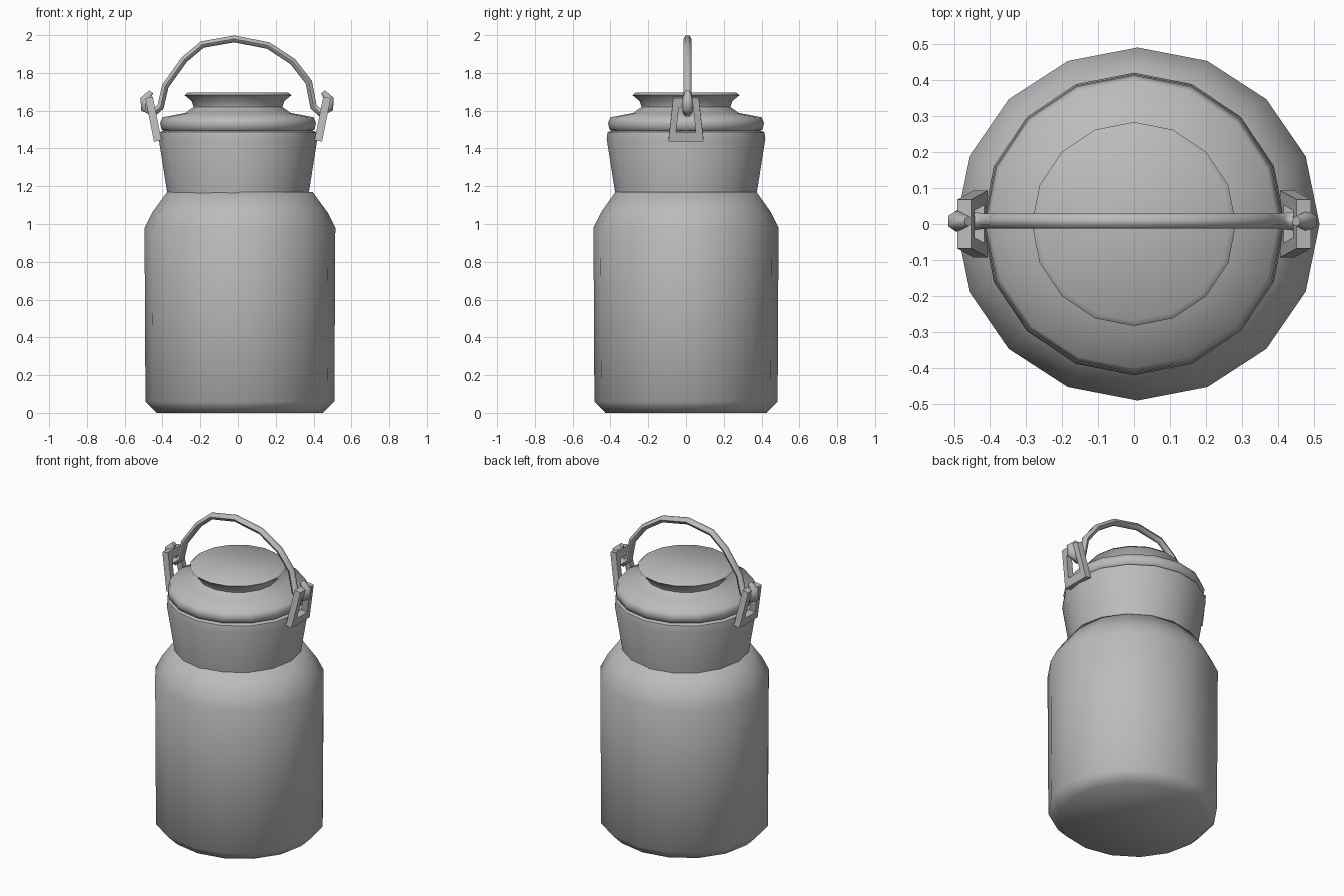
import bpy, bmesh, math
from mathutils import Vector

cube = bpy.data.objects.get("Cube")
if cube:
    bpy.data.objects.remove(cube, do_unlink=True)

metal = bpy.data.materials.new("grey_metal")
metal.use_nodes = True
GREY = (0.5, 0.5, 0.5, 1)
metal.diffuse_color = GREY
metal.node_tree.nodes["Principled BSDF"].inputs["Base Color"].default_value = GREY
SIDES = 16


def finish(obj, angle):
    if not obj.data.materials:
        obj.data.materials.append(metal)
    bpy.ops.object.select_all(action="DESELECT")
    obj.select_set(True)
    bpy.context.view_layer.objects.active = obj
    if obj.type == "CURVE":
        bpy.ops.object.convert(target="MESH")
        obj = bpy.context.object
    bpy.ops.object.shade_smooth_by_angle(angle=math.radians(angle))
    return obj


def add_mesh(name, bm, angle):
    bmesh.ops.recalc_face_normals(bm, faces=bm.faces)
    mesh = bpy.data.meshes.new(name)
    bm.to_mesh(mesh)
    bm.free()
    obj = bpy.data.objects.new(name, mesh)
    bpy.context.collection.objects.link(obj)
    return finish(obj, angle)


def lathe(name, profile, cx=0.0, squash=1.0, angle=60):
    """Closed turned solid from (radius, height) points."""
    bm = bmesh.new()
    rings = []
    for r, z in profile:
        ring = []
        for i in range(SIDES):
            a = math.tau * i / SIDES
            ring.append(bm.verts.new((cx + r * math.cos(a), squash * r * math.sin(a), z)))
        rings.append(ring)
    for low, high in zip(rings, rings[1:]):
        for i in range(SIDES):
            j = (i + 1) % SIDES
            bm.faces.new((low[i], low[j], high[j], high[i]))
    bm.faces.new(rings[0])
    bm.faces.new(rings[-1])
    return add_mesh(name, bm, angle)


# Can body, neck and lid
lathe("can_body", [(0.44, 0), (0.5, 0.06), (0.505, 0.98), (0.465, 1.06), (0.385, 1.17)],
      cx=0.01, squash=0.97)
lathe("can_neck", [(0.375, 1.165), (0.42, 1.45), (0.415, 1.487), (0.39, 1.495)])
lathe("lid", [(0.385, 1.49), (0.405, 1.5), (0.413, 1.535), (0.4, 1.565), (0.28, 1.588),
              (0.235, 1.62), (0.245, 1.65), (0.283, 1.682), (0.268, 1.695)])

# Carrying handle with a hook at each end: x, z, thickness factor
arch = [(-0.385, 1.73), (-0.285, 1.87), (-0.19, 1.95), (-0.02, 1.98),
        (0.16, 1.945), (0.29, 1.86), (0.375, 1.75)]
hook = [(0.4, 1.62, 1.0), (0.435, 1.59, 1.2), (0.48, 1.615, 1.5),
        (0.482, 1.66, 1.4), (0.45, 1.7, 0.7)]
path = [(-x - 0.01, z, r) for x, z, r in reversed(hook)]
path += [(x, z, 1.0) for x, z in arch] + hook
curve = bpy.data.curves.new("carrying_handle", "CURVE")
curve.dimensions = "3D"
curve.bevel_depth = 0.021
curve.bevel_resolution = 1
curve.use_fill_caps = True
spline = curve.splines.new("POLY")
spline.points.add(len(path) - 1)
for point, (x, z, r) in zip(spline.points, path):
    point.co = (x, 0.008, z, 1)
    point.radius = r
handle = bpy.data.objects.new("carrying_handle", curve)
bpy.context.collection.objects.link(handle)
finish(handle, 60)


# Tapered link frames leaning outwards on both sides
def link_frame(name, side):
    outer = [(-0.093, 1.44), (0.093, 1.44), (0.068, 1.67), (-0.068, 1.67)]
    inner = [(-0.052, 1.49), (0.052, 1.49), (0.038, 1.62), (-0.038, 1.62)]
    bm = bmesh.new()

    def ring(points, offset):
        return [bm.verts.new((side * (0.425 + offset + (z - 1.44) * 0.2), y, z + offset * -0.2))
                for y, z in points]

    loops = [ring(outer, -0.02), ring(outer, 0.02), ring(inner, 0.02), ring(inner, -0.02)]
    for k in range(4):
        a, b = loops[k], loops[(k + 1) % 4]
        for i in range(4):
            j = (i + 1) % 4
            bm.faces.new((a[i], a[j], b[j], b[i]))
    add_mesh(name, bm, 30)


link_frame("left_link", 1)
link_frame("right_link", -1)
